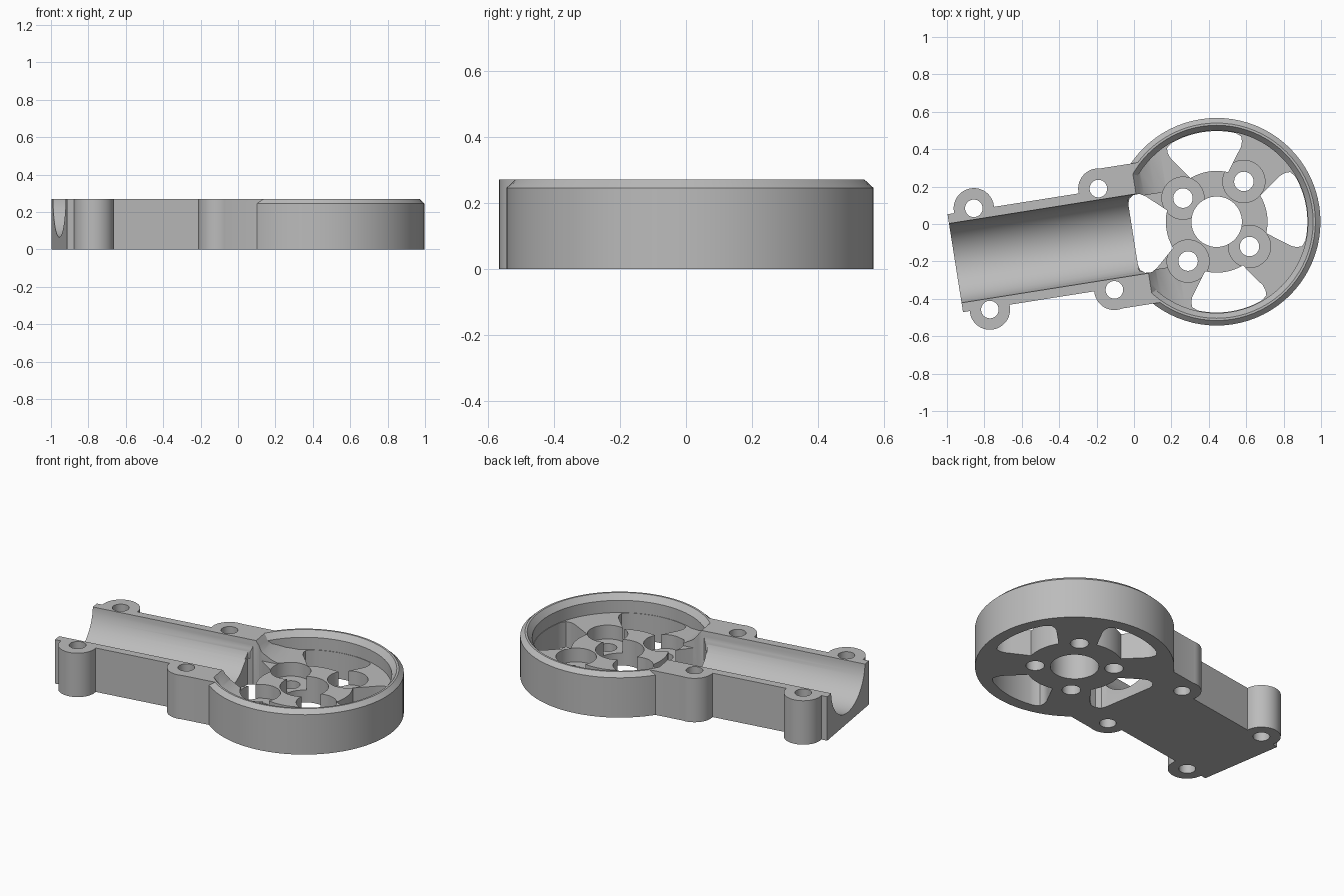
import bpy, bmesh
from math import radians, sin, cos, pi
from mathutils import Matrix

cube = bpy.data.objects.get("Cube")
if cube:
    bpy.data.objects.remove(cube, do_unlink=True)

HEIGHT, FLOOR = 0.27, 0.16
HALF_TROUGH = 0.215
BOSSES = [(u, s * 0.274) for u in (-1.271, -0.597) for s in (1, -1)]


def polar(r, deg):
    return r * cos(radians(deg)), r * sin(radians(deg))


def circle(r, x=0, y=0, n=64):
    return [(x + r * cos(2 * pi * i / n), y + r * sin(2 * pi * i / n)) for i in range(n)]


def make(name, bm):
    bm.normal_update()
    bmesh.ops.recalc_face_normals(bm, faces=bm.faces)
    if bm.calc_volume(signed=True) < 0:
        bmesh.ops.reverse_faces(bm, faces=bm.faces)
    mesh = bpy.data.meshes.new(name)
    bm.to_mesh(mesh)
    bm.free()
    ob = bpy.data.objects.new(name, mesh)
    bpy.context.collection.objects.link(ob)
    return ob


def prism(name, pts, low, high, place=lambda x, y, z: (x, y, z)):
    """Extrude an outline from low to high; place maps it to other axes."""
    bm = bmesh.new()
    bottom, top = [[bm.verts.new(place(x, y, z)) for x, y in pts] for z in (low, high)]
    bm.faces.new(bottom)
    bm.faces.new(top)
    for i in range(len(pts)):
        bm.faces.new((bottom[i - 1], bottom[i], top[i], top[i - 1]))
    return make(name, bm)


def lathe(name, profile, n=80):
    """Stack of rings with capped ends."""
    bm = bmesh.new()
    rings = [[bm.verts.new((x, y, z)) for x, y in circle(r, n=n)] for r, z in profile]
    for a, b in zip(rings, rings[1:]):
        for i in range(n):
            bm.faces.new((a[i - 1], a[i], b[i], b[i - 1]))
    bm.faces.new(rings[0])
    bm.faces.new(rings[-1])
    return make(name, bm)


def combine(target, tool, operation):
    """Boolean the tool into the target and discard the tool."""
    mod = target.modifiers.new(operation.lower(), "BOOLEAN")
    mod.operation, mod.solver, mod.object = operation, "EXACT", tool
    bpy.context.view_layer.update()
    graph = bpy.context.evaluated_depsgraph_get()
    mesh = bpy.data.meshes.new_from_object(target.evaluated_get(graph))
    target.modifiers.clear()
    target.data = mesh
    bpy.data.objects.remove(tool, do_unlink=True)


# Local frame: ring centre at the origin, arm along -x
body = lathe("motor_mount_arm", [(0.555, 0), (0.555, 0.245), (0.528, HEIGHT)])

# Arm, wide shoulder and screw bosses
solids = [
    prism("arm", [(-1.415, -0.265), (-0.4, -0.265), (-0.4, 0.265), (-1.415, 0.265)], 0, HEIGHT),
    prism("shoulder", [(-0.597, -0.379), (-0.3, -0.379), (-0.3, 0.379), (-0.597, 0.379)], 0, HEIGHT),
]
solids += [prism("boss", circle(0.108, u, v, 48), 0, HEIGHT) for u, v in BOSSES]
for solid in solids:
    combine(body, solid, "UNION")

# Ring cavity, leaving a concave ramp on both sides of the arm mouth
cavity = lathe("cavity", [(0.488, FLOOR), (0.488, 0.235), (0.52, 0.275)])
ramp_outline = [(-0.6, 0.1), (-0.24, 0.1), (-0.24, FLOOR), (-0.3, 0.178),
                (-0.36, 0.212), (-0.41, 0.28), (-0.6, 0.28)]
for low, high in ((0.2, 0.45), (-0.45, -0.2)):
    ramp = prism("ramp", ramp_outline, low, high, lambda x, y, z: (x, z, y))
    combine(cavity, ramp, "DIFFERENCE")
combine(body, cavity, "DIFFERENCE")

# Half-round trough along the arm
cutters = [prism("trough", circle(HALF_TROUGH, 0, 0.28), -1.6, -0.4, lambda x, y, z: (z, x, y))]

# Three rounded windows between the spokes
for mid in (-90, 0, 90):
    side = [(0.38, 26), (0.42, 27), (0.45, 26.5), (0.475, 25)]
    outline = [polar(0.272, mid + a) for a in range(-22, 23, 4)]
    outline += [polar(r, mid + a) for r, a in side]
    outline += [polar(0.485, mid + a) for a in range(21, -22, -3)]
    outline += [polar(r, mid - a) for r, a in reversed(side)]
    cutters.append(prism("window", outline, -0.1, 0.2))

# Window at the mouth of the trough
half = [(-0.452, 0.16), (-0.445, 0.19), (-0.42, 0.21), (-0.385, 0.212), (-0.355, 0.195)]
half += [polar(0.272, a) for a in (158, 164, 170, 176)]
mouth = half + [(x, -y) for x, y in reversed(half)]
cutters.append(prism("mouth", mouth, -0.1, 0.4))

# Hub bore, counterbored motor screws and boss holes
cutters.append(prism("bore", circle(0.135), -0.1, 0.4))
for angle, radius in ((136, 0.22), (47, 0.26), (-46, 0.22), (-135, 0.26)):
    x, y = polar(radius, angle)
    cutters.append(prism("counterbore", circle(0.113, x, y, 48), 0.075, 0.26))
    cutters.append(prism("screw_hole", circle(0.052, x, y, 32), -0.1, 0.2))
cutters += [prism("boss_hole", circle(0.047, u, v, 32), -0.1, 0.4) for u, v in BOSSES]
for cutter in cutters:
    combine(body, cutter, "DIFFERENCE")

# Place the part
body.data.transform(Matrix.Translation((0.442, 0.012, 0)) @ Matrix.Rotation(radians(9), 4, "Z"))

# Material
mat = bpy.data.materials.new("light_grey")
mat.use_nodes = True
grey = (0.5, 0.5, 0.5, 1)
mat.diffuse_color = grey
mat.node_tree.nodes["Principled BSDF"].inputs["Base Color"].default_value = grey
body.data.materials.clear()
body.data.materials.append(mat)

# Smooth round walls, sharp edges
for ob in bpy.context.selected_objects:
    ob.select_set(False)
body.select_set(True)
bpy.context.view_layer.objects.active = body
bpy.ops.object.shade_smooth_by_angle(angle=radians(30))
